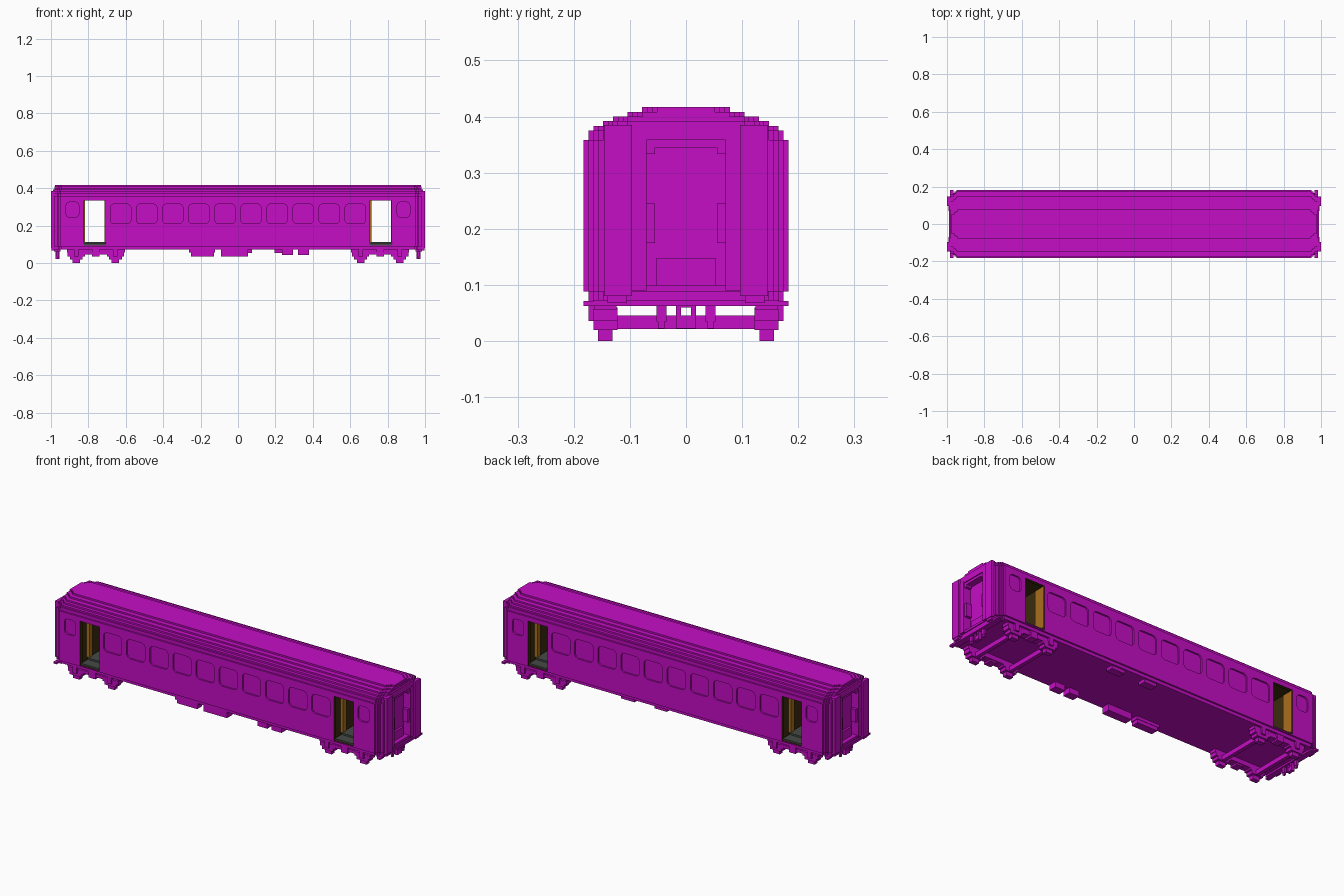
import bpy, bmesh

cube = bpy.data.objects.get("Cube")
if cube:
    bpy.data.objects.remove(cube, do_unlink=True)


def material(name, rgb):
    m = bpy.data.materials.new(name)
    m.diffuse_color = (*rgb, 1)
    m.use_nodes = True
    bsdf = next(n for n in m.node_tree.nodes if n.type == 'BSDF_PRINCIPLED')
    bsdf.inputs["Base Color"].default_value = (*rgb, 1)
    return m


MAGENTA = material("magenta_paint", (0.56, 0.004, 0.56))
BROWN = material("dark_brown_lining", (0.045, 0.024, 0.004))
OCHRE = material("ochre_wood", (0.40, 0.16, 0.012))
GREY = material("dark_grey_floor", (0.06, 0.07, 0.06))


def prism(bm, pts, lo, hi, axis='z'):
    """Extrude a closed outline along z, or an x/z outline along y."""
    def at(p, h):
        return (p[0], p[1], h) if axis == 'z' else (p[0], h, p[1])
    a = [bm.verts.new(at(p, lo)) for p in pts]
    b = [bm.verts.new(at(p, hi)) for p in pts]
    bm.faces.new(a)
    bm.faces.new(b)
    for i in range(len(pts)):
        j = (i + 1) % len(pts)
        bm.faces.new((a[i], a[j], b[j], b[i]))


def box(bm, x0, x1, y0, y1, z0, z1):
    x0, x1 = sorted((x0, x1))
    y0, y1 = sorted((y0, y1))
    prism(bm, [(x0, y0), (x1, y0), (x1, y1), (x0, y1)], z0, z1)


def finish(bm, name, mats, index=0):
    bmesh.ops.recalc_face_normals(bm, faces=bm.faces)
    for f in bm.faces:
        f.material_index = index
    me = bpy.data.meshes.new(name)
    bm.to_mesh(me)
    bm.free()
    ob = bpy.data.objects.new(name, me)
    bpy.context.collection.objects.link(ob)
    for m in mats:
        me.materials.append(m)
    return ob


def boxes(name, items, mat):
    bm = bmesh.new()
    for it in items:
        box(bm, *it)
    return finish(bm, name, [mat])


S = 0.0087  # size of one stair step


def stepped_plan(X, Y):
    """Rectangle whose corners are cut in three stair steps."""
    q = [(X - 4 * S, Y), (X - 4 * S, Y - S), (X - 3 * S, Y - S),
         (X - 3 * S, Y - 2 * S), (X - 2 * S, Y - 2 * S), (X - 2 * S, Y - 3 * S),
         (X, Y - 3 * S)]
    right = q + [(x, -y) for x, y in reversed(q)]
    return right + [(-x, y) for x, y in reversed(right)]


def cut(target, bm, name, index):
    cutter = finish(bm, name, [MAGENTA, BROWN], index)
    cutter.hide_render = True
    mod = target.modifiers.new(name, 'BOOLEAN')
    mod.operation = 'DIFFERENCE'
    mod.solver = 'EXACT'
    mod.object = cutter
    bpy.context.view_layer.objects.active = target
    bpy.ops.object.modifier_apply(modifier=name)
    bpy.data.objects.remove(cutter, do_unlink=True)


DOORS = (-0.765, 0.765)
ENDS = (-1, 1)

# Main body
bm = bmesh.new()
prism(bm, stepped_plan(0.985, 0.183), 0.088, 0.358)
body = finish(bm, "body_shell", [MAGENTA, BROWN])

# Entrance rooms and door openings through both sides
bm = bmesh.new()
for c in DOORS:
    box(bm, c - 0.07, c + 0.07, -0.165, 0.165, 0.095, 0.345)
cut(body, bm, "room_cutter", 1)
bm = bmesh.new()
for c in DOORS:
    box(bm, c - 0.0585, c + 0.0585, -0.2, 0.2, 0.094, 0.335)
cut(body, bm, "door_cutter", 1)

# Recessed windows with clipped corners, and the end passage recesses
bm = bmesh.new()
windows = [(-0.628 + 0.1395 * i, 0.055, 0.21, 0.315) for i in range(10)]
windows += [(s * 0.885, 0.034, 0.243, 0.326) for s in ENDS]
for x, w, z0, z1 in windows:
    k, d = 0.017, 0.006
    pts = [(x - w, z0 + k), (x - w + d, z0 + d), (x - w + k, z0), (x + w - k, z0),
           (x + w - d, z0 + d), (x + w, z0 + k), (x + w, z1 - k), (x + w - d, z1 - d),
           (x + w - k, z1), (x - w + k, z1), (x - w + d, z1 - d), (x - w, z1 - k)]
    for s in ENDS:
        prism(bm, pts, *sorted((s * 0.2, s * (0.183 - S))), axis='y')
for s in ENDS:
    box(bm, s * 0.95, s * 1.1, -0.07, 0.07, 0.10, 0.345)
cut(body, bm, "window_cutter", 0)

# Sole plate under the body
bm = bmesh.new()
prism(bm, stepped_plan(0.98, 0.174), 0.071, 0.09)
finish(bm, "underframe", [MAGENTA])

# Stair-stepped roof
bm = bmesh.new()
layers = [(0.375, 0.174), (0.383, 0.165), (0.392, 0.148), (0.400, 0.130),
          (0.408, 0.104), (0.417, 0.078)]
low = 0.356
for i, (top, half) in enumerate(layers):
    prism(bm, stepped_plan(0.985 - 0.0012 * i, half), low, top)
    low = top - 0.002
finish(bm, "roof", [MAGENTA])

# Entrance room details
panels, floors = [], []
for c in DOORS:
    for s in ENDS:
        panels += [(c - s * 0.071, c - s * 0.056, s * 0.118, s * 0.180, 0.11, 0.334),
                   (c - s * 0.071, c - s * 0.052, -s * 0.112, -s * 0.085, 0.11, 0.334)]
    floors += [(c - 0.058, c + 0.058, -0.176, 0.176, 0.093, 0.103),
               (c - 0.058, c + 0.058, -0.12, 0.12, 0.10, 0.112)]
boxes("door_panels", panels, OCHRE)
boxes("entrance_floor", floors, GREY)

# End frames, passage hood, grips and bottom panel
frames, grips, gear = [], [], []
for e in ENDS:
    for s in ENDS:
        frames += [(e * 0.98, e * 1.0, s * 0.096, s * 0.146, 0.08, 0.385),
                   (e * 0.98, e * 0.992, s * 0.07, s * 0.10, 0.09, 0.365),
                   (e * 0.97, e * 0.996, s * 0.105, s * 0.14, 0.068, 0.104),
                   (e * 0.965, e * 0.985, s * 0.15, s * 0.183, 0.062, 0.071)]
        grips += [(e * 0.955, e * 0.985, s * 0.055, s * 0.0705, 0.175, 0.245),
                  (e * 0.955, e * 0.985, s * 0.055, s * 0.0705, 0.333, 0.352)]
        # Hanging hoses and coupler cheeks
        gear += [(e * 0.957, e * 0.970, s * 0.035, s * 0.053, 0.035, 0.08),
                 (e * 0.959, e * 0.968, s * 0.038, s * 0.050, 0.022, 0.04),
                 (e * 0.955, e * 0.975, s * 0.009, s * 0.018, 0.022, 0.08)]
    frames += [(e * 0.98, e * 0.990, -0.105, 0.105, 0.358, 0.392),
               (e * 0.95, e * 0.983, -0.165, 0.165, 0.062, 0.073)]
    grips.append((e * 0.945, e * 0.962, -0.053, 0.053, 0.095, 0.148))
    gear += [(e * 0.957, e * 0.973, -0.01, 0.01, 0.022, 0.045),
             (e * 0.957, e * 0.973, -0.01, 0.01, 0.06, 0.08)]
boxes("end_frames", frames, MAGENTA)
boxes("end_passage_fittings", grips, MAGENTA)
boxes("coupler_and_hoses", gear, MAGENTA)

# Bogies: side frames, stepped axle boxes and axles
for c, name in ((-0.76, "right_bogie"), (0.76, "left_bogie")):
    parts = []
    for s in ENDS:
        parts += [(c - 0.155, c + 0.155, s * 0.124, s * 0.163, 0.056, 0.073),
                  (c - 0.07, c + 0.07, s * 0.122, s * 0.165, 0.045, 0.06),
                  (c - 0.02, c + 0.02, s * 0.128, s * 0.172, 0.036, 0.073)]
        for a in (c - 0.105, c + 0.105):
            parts += [(a - 0.046, a + 0.046, s * 0.122, s * 0.165, 0.036, 0.057),
                      (a - 0.034, a + 0.034, s * 0.122, s * 0.165, 0.02, 0.038),
                      (a - 0.02, a + 0.02, s * 0.131, s * 0.157, 0.0, 0.022),
                      (a - 0.012, a + 0.012, s * 0.16, s * 0.174, 0.036, 0.073)]
    for a in (c - 0.105, c + 0.105):
        parts.append((a - 0.010, a + 0.010, -0.125, 0.125, 0.021, 0.045))
    boxes(name, parts, MAGENTA)

# Equipment boxes below the floor
boxes("underfloor_boxes", [
    (-0.262, -0.123, -0.170, -0.124, 0.055, 0.073),
    (-0.25, -0.128, -0.168, -0.126, 0.036, 0.058),
    (-0.09, 0.053, -0.170, -0.124, 0.036, 0.073),
    (0.235, 0.294, -0.168, -0.124, 0.042, 0.073),
    (0.32, 0.38, -0.168, -0.124, 0.042, 0.073),
    (0.195, 0.275, 0.124, 0.165, 0.054, 0.073),
    (0.0, 0.075, 0.124, 0.165, 0.054, 0.073)], MAGENTA)
